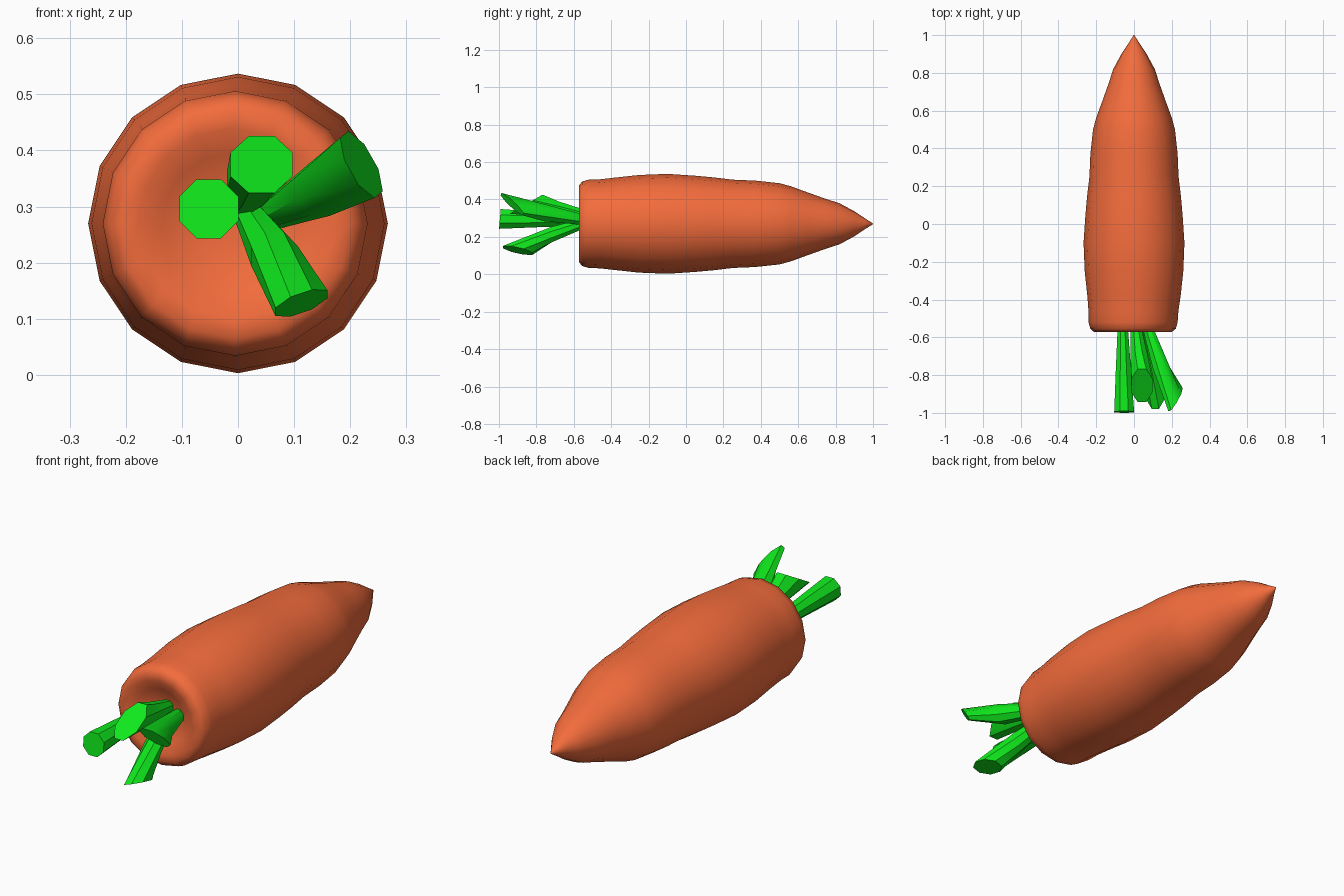
import bpy, bmesh, math
from mathutils import Vector as V

if "Cube" in bpy.data.objects:
    bpy.data.objects.remove(bpy.data.objects["Cube"])


def material(name, color):
    m = bpy.data.materials.new(name)
    m.diffuse_color = color
    m.use_nodes = True
    m.node_tree.nodes["Principled BSDF"].inputs["Base Color"].default_value = m.diffuse_color
    return m


ORANGE = material("orange", (0.90, 0.15, 0.045, 1))
GREEN = material("green", (0.005, 0.83, 0.012, 1))


def loft(name, rings, sides, phase, mat, angle):
    """Skin rings given as (centre, half-axis u, half-axis v), capped at both ends."""
    bm = bmesh.new()
    loops = []
    for c, u, v in rings:
        loop = []
        for i in range(sides):
            a = 2 * math.pi * (i + phase) / sides
            loop.append(bm.verts.new(V(c) + V(u) * math.cos(a) + V(v) * math.sin(a)))
        loops.append(loop)
    for a, b in zip(loops, loops[1:]):
        for i in range(sides):
            j = (i + 1) % sides
            bm.faces.new((a[i], a[j], b[j], b[i]))
    bm.faces.new(loops[0])
    bm.faces.new(loops[-1])
    bmesh.ops.remove_doubles(bm, verts=bm.verts, dist=1e-5)
    bmesh.ops.recalc_face_normals(bm, faces=bm.faces)
    me = bpy.data.meshes.new(name)
    bm.to_mesh(me)
    bm.free()
    ob = bpy.data.objects.new(name, me)
    bpy.context.collection.objects.link(ob)
    me.materials.append(mat)
    bpy.ops.object.select_all(action='DESELECT')
    ob.select_set(True)
    bpy.context.view_layer.objects.active = ob
    bpy.ops.object.shade_smooth_by_angle(angle=math.radians(angle))
    return ob


# Root: 16-sided lathe along y with a dented crown; (y, radius, x offset)
profile = [(-0.525, 0.03, -0.01), (-0.53, 0.08, -0.01), (-0.55, 0.125, -0.01),
           (-0.57, 0.17, -0.008), (-0.572, 0.205, -0.006), (-0.555, 0.226, -0.005),
           (-0.52, 0.236, -0.005), (-0.46, 0.238, -0.003), (-0.38, 0.247, 0),
           (-0.25, 0.261, 0), (-0.1, 0.267, 0), (0.05, 0.257, 0),
           (0.15, 0.248, 0), (0.25, 0.236, 0), (0.37, 0.231, 0),
           (0.5, 0.217, 0), (0.56, 0.201, 0), (0.65, 0.168, 0),
           (0.74, 0.136, 0), (0.82, 0.11, 0), (0.90, 0.067, 0),
           (0.96, 0.027, 0), (1.0, 0.002, 0)]
loft("carrot_root", [((x, y, 0.27), (r, 0, 0), (0, 0, r)) for y, r, x in profile],
     16, 0, ORANGE, 80)


# Leaf stalks: 8-sided, flaring from a thin buried base to an oblique cut tip
def stalk(name, base, mid, mid_r, tip, u, v, base_r=0.027):
    loft(name, [(base, (base_r, 0, 0), (0, 0, base_r)),
                (mid, (mid_r, 0, 0), (0, 0, mid_r)),
                (tip, u, v)], 8, 0.5, GREEN, 40)


stalk("stalk_straight", (-0.06, -0.51, 0.285), (-0.056, -0.78, 0.293), 0.044,
      (-0.052, -0.995, 0.296), (0.057, 0, 0), (0, 0.005, 0.057))
stalk("stalk_low", (0.02, -0.51, 0.285), (0.065, -0.72, 0.212), 0.045,
      (0.113, -0.90, 0.128), (0.05, 0, 0.017), (0, -0.085, 0.019))
stalk("stalk_side", (0.06, -0.51, 0.285), (0.145, -0.76, 0.33), 0.05,
      (0.22, -0.93, 0.375), (0.037, 0.05, -0.03), (-0.01, -0.04, 0.052))
stalk("stalk_high", (0.005, -0.51, 0.31), (0.025, -0.68, 0.345), 0.048,
      (0.042, -0.855, 0.375), (0.06, 0, 0), (0, 0.095, 0.055))
